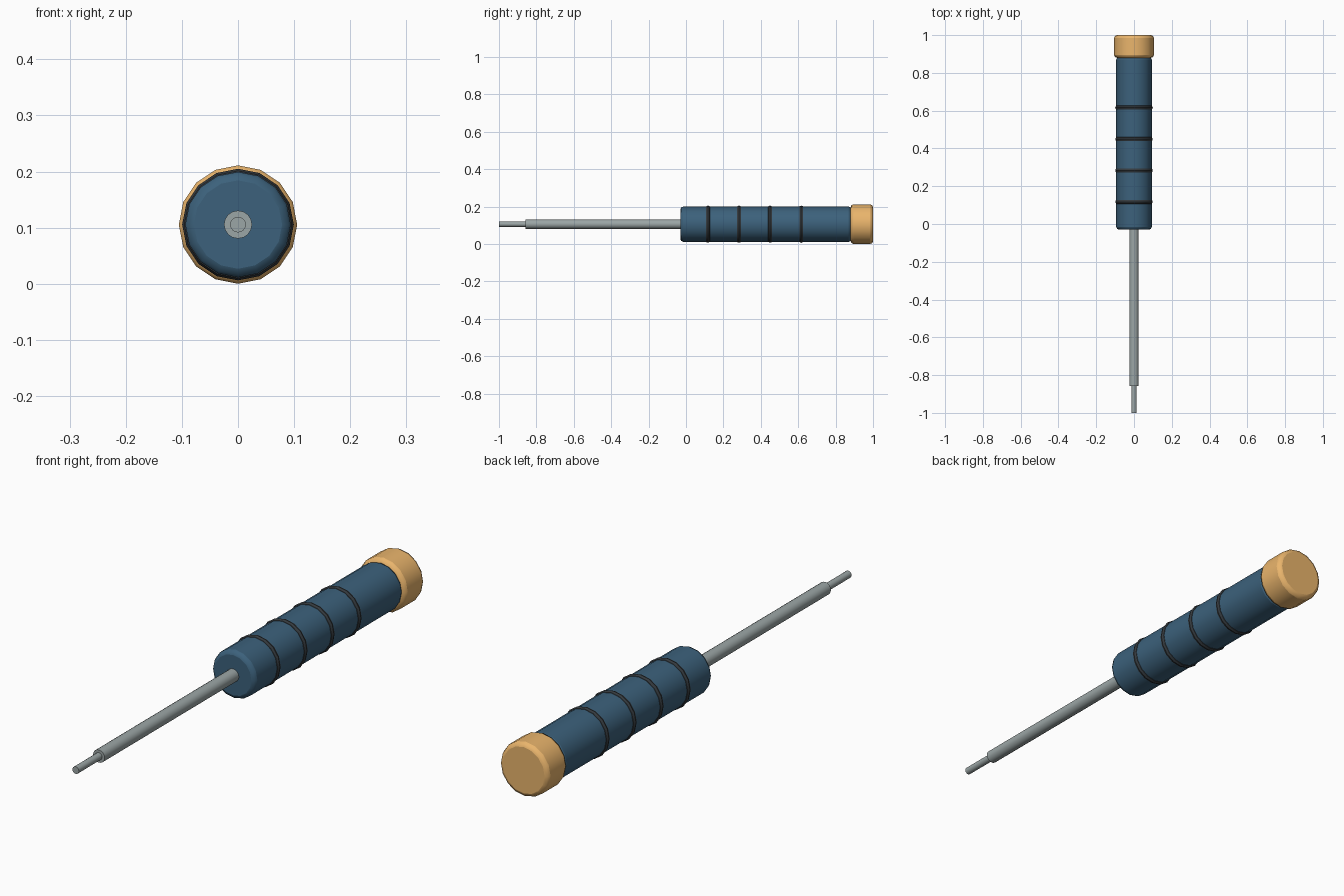
import bpy, math

if "Cube" in bpy.data.objects:
    bpy.data.objects.remove(bpy.data.objects["Cube"])

CZ = 0.1055  # axis height


def material(name, rgb):
    m = bpy.data.materials.new(name)
    m.diffuse_color = (*rgb, 1)
    m.use_nodes = True
    m.node_tree.nodes["Principled BSDF"].inputs["Base Color"].default_value = m.diffuse_color
    return m


blue = material("handle_blue", (0.045, 0.12, 0.20))
tan = material("cap_tan", (0.82, 0.46, 0.15))
dark = material("grip_dark", (0.035, 0.042, 0.048))
steel = material("steel", (0.33, 0.38, 0.38))


def finish(name, mat):
    ob = bpy.context.object
    ob.name = name
    ob.data.materials.append(mat)
    bpy.ops.object.shade_smooth_by_angle(angle=math.radians(35))
    return ob


def rod(name, y0, y1, r, mat, bevel=0.0):
    bpy.ops.mesh.primitive_cylinder_add(
        vertices=16, radius=r, depth=y1 - y0,
        location=(0, (y0 + y1) / 2, CZ), rotation=(math.pi / 2, 0, 0))
    ob = finish(name, mat)
    if bevel:
        b = ob.modifiers.new("rounded_ends", 'BEVEL')
        b.width = bevel
        b.segments = 2
        b.limit_method = 'ANGLE'
        b.angle_limit = math.radians(40)
    return ob


# Handle and end cap
rod("handle", -0.03, 0.885, 0.094, blue, 0.015)
rod("end_cap", 0.88, 1.0, 0.1055, tan, 0.015)

# Steel shaft and narrow tip
rod("shaft", -0.857, 0.0, 0.025, steel)
rod("tip", -1.0, -0.85, 0.014, steel)

# Grip rings
for i in range(4):
    bpy.ops.mesh.primitive_torus_add(
        major_segments=16, minor_segments=8, major_radius=0.086, minor_radius=0.0135,
        location=(0, 0.117 + 0.1663 * i, CZ), rotation=(math.pi / 2, 0, 0))
    finish(f"grip_ring_{i + 1}", dark)
